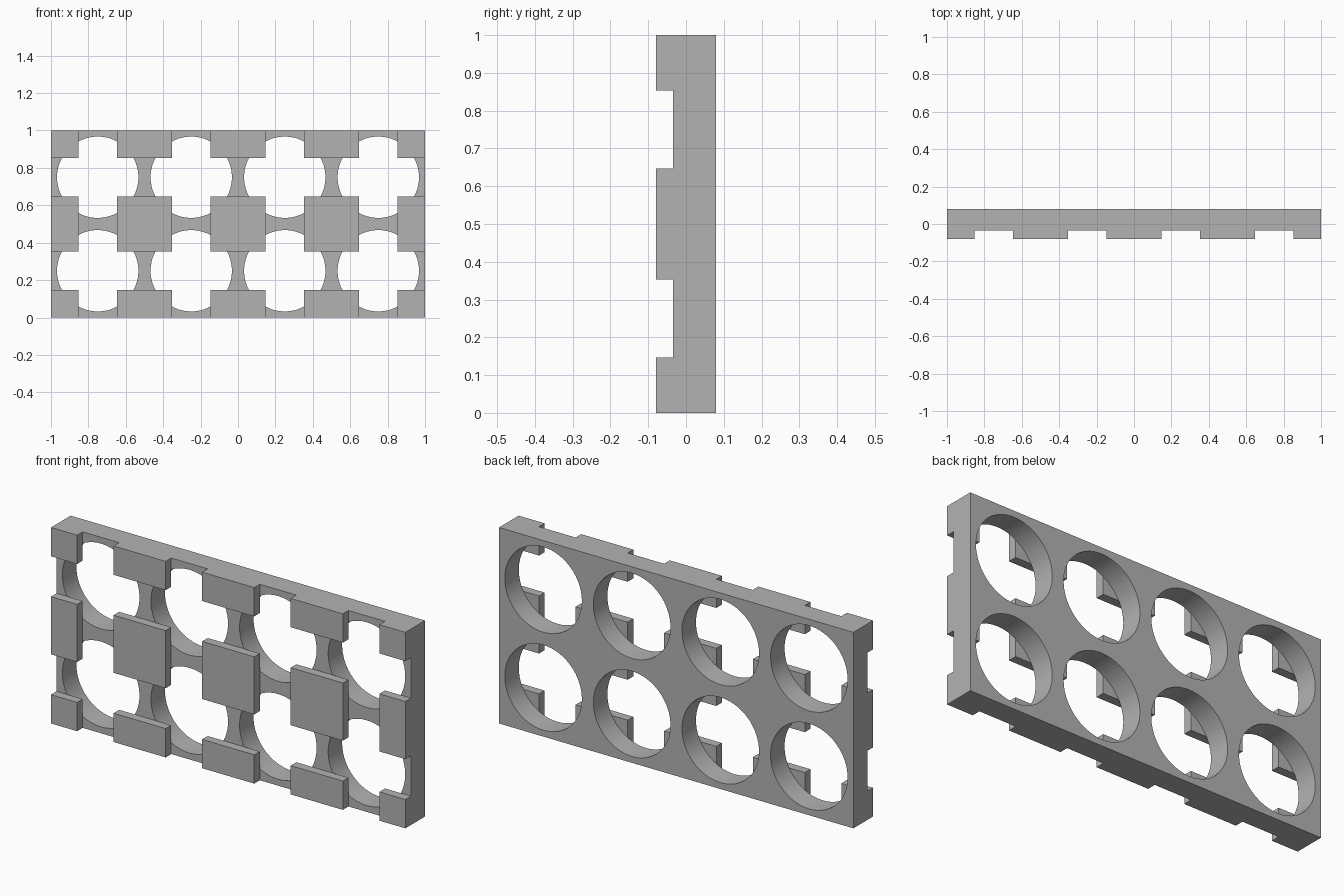
import bpy
import bmesh
from math import radians
from mathutils import Matrix, Vector

default_cube = bpy.data.objects.get("Cube")
if default_cube:
    bpy.data.objects.remove(default_cube, do_unlink=True)

COLS, ROWS, CELL = 4, 2, 0.5
FRONT, STEP, BACK = -0.079, -0.034, 0.079
HOLE_RADIUS, PAD_HALF = 0.2175, 0.147
HALF_WIDTH, HEIGHT = COLS * CELL / 2, ROWS * CELL

grey = bpy.data.materials.new("plain_grey")
grey.use_nodes = True
colour = (0.45, 0.45, 0.45, 1)
grey.diffuse_color = colour
grey.node_tree.nodes["Principled BSDF"].inputs["Base Color"].default_value = colour


def make_object(name, bm):
    mesh = bpy.data.meshes.new(name)
    bm.to_mesh(mesh)
    bm.free()
    mesh.materials.append(grey)
    obj = bpy.data.objects.new(name, mesh)
    bpy.context.collection.objects.link(obj)
    return obj


def add_box(bm, low, high):
    low, high = Vector(low), Vector(high)
    bmesh.ops.create_cube(
        bm, size=1,
        matrix=Matrix.Translation((low + high) / 2) @ Matrix.Diagonal((*(high - low), 1)))


# Back panel
bm = bmesh.new()
add_box(bm, (-HALF_WIDTH, STEP, 0), (HALF_WIDTH, BACK, HEIGHT))
panel = make_object("pierced_panel", bm)

# Round holes, one in the middle of each cell
bm = bmesh.new()
for col in range(COLS):
    for row in range(ROWS):
        centre = ((col + 0.5) * CELL - HALF_WIDTH, 0, (row + 0.5) * CELL)
        bmesh.ops.create_cone(
            bm, cap_ends=True, segments=64, depth=0.5,
            radius1=HOLE_RADIUS, radius2=HOLE_RADIUS,
            matrix=Matrix.Translation(centre) @ Matrix.Rotation(radians(90), 4, "X"))
cutter = make_object("hole_cutter", bm)
cutter.hide_render = True

bpy.context.view_layer.objects.active = panel
panel.select_set(True)
cut = panel.modifiers.new("holes", "BOOLEAN")
cut.operation = "DIFFERENCE"
cut.solver = "EXACT"
cut.object = cutter
bpy.ops.object.modifier_apply(modifier=cut.name)
bpy.data.objects.remove(cutter, do_unlink=True)
bpy.ops.object.shade_smooth_by_angle(angle=radians(30))

# Square pads at the grid corners, trimmed at the panel's edges
bm = bmesh.new()
for col in range(COLS + 1):
    for row in range(ROWS + 1):
        x, z = col * CELL - HALF_WIDTH, row * CELL
        add_box(bm,
                (max(x - PAD_HALF, -HALF_WIDTH), FRONT, max(z - PAD_HALF, 0)),
                (min(x + PAD_HALF, HALF_WIDTH), STEP, min(z + PAD_HALF, HEIGHT)))
make_object("front_pads", bm)
